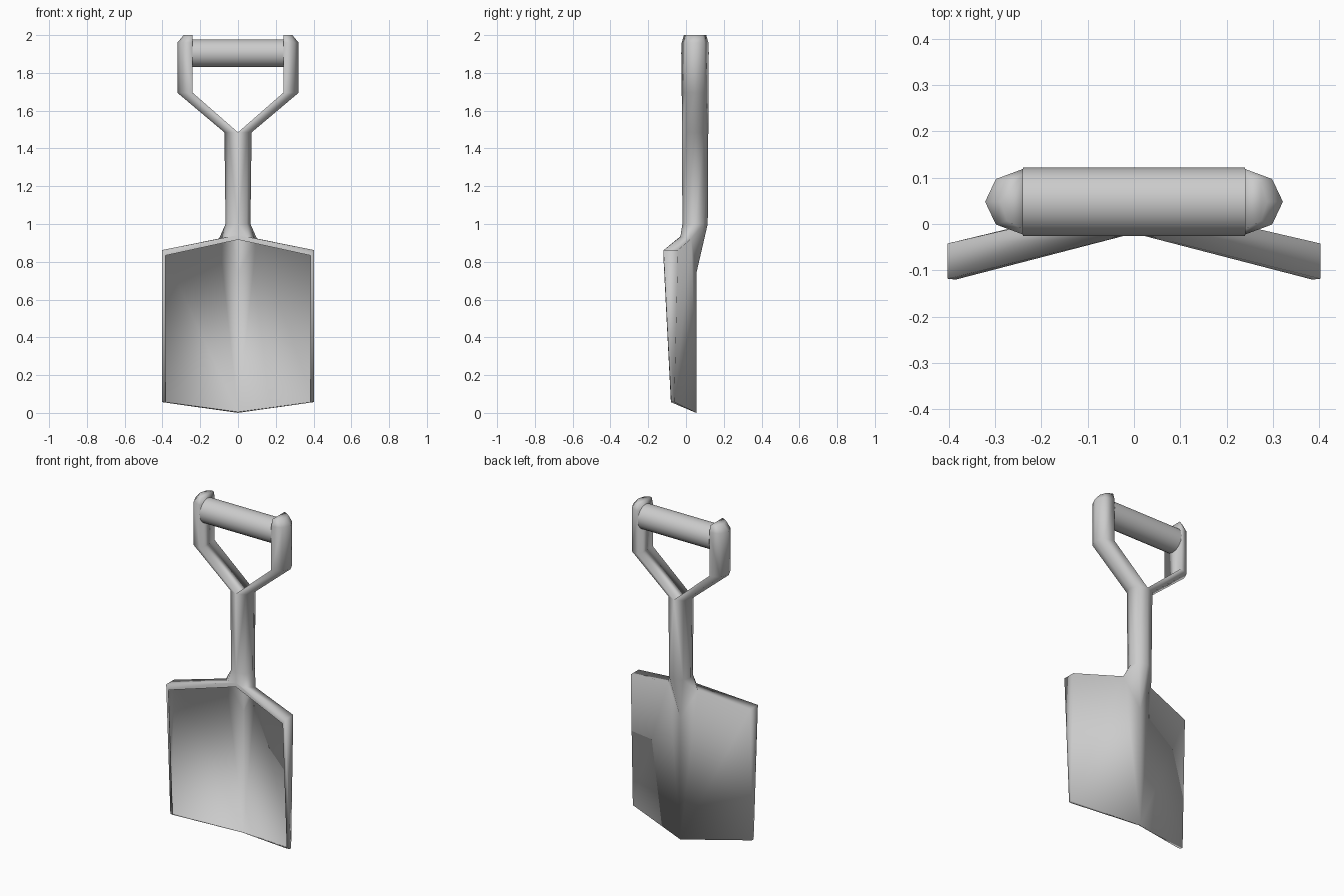
import bpy, bmesh, math

if "Cube" in bpy.data.objects:
    bpy.data.objects.remove(bpy.data.objects["Cube"])

CY = 0.048  # y of the shaft axis

# Blade half: shallow V shell, open towards the front, with a narrow lip
verts = [
    (0, -0.02, 0.917), (0.385, -0.12, 0.833), (0.385, -0.08, 0.057), (0, 0.042, 0.005),  # opening
    (0, -0.02, 0.942), (0.402, -0.118, 0.862), (0.402, -0.078, 0.058),                   # lip
    (0, 0.055, 0.74), (0.402, -0.042, 0.862), (0.402, -0.062, 0.057), (0, 0.055, 0),     # back
    (0.05, -0.03, 0.932), (0.1, 0.028, 0.923),                                           # neck flare
]
faces = [(0, 4, 11, 5, 1), (1, 5, 6, 2), (11, 12, 8, 5),
         (5, 8, 9, 6), (7, 12, 8, 9, 10), (2, 6, 9, 10, 3)]

# Shaft and fork half: an octagon that splits into two half-octagon arms
half = [(0, -0.072), (0.05, -0.05), (0.07, 0), (0.05, 0.05), (0, 0.072)]
# x offset, z, x scale, y scale
stations = [(0, 1.0, 0.94, 0.93), (0, 1.485, 1.03, 0.97), (0.24, 1.695, 1.16, 0.98),
            (0.24, 1.96, 1.16, 0.98), (0.24, 2.0, 0.68, 0.82)]
n, r0 = len(half), len(verts)
verts += [(ox + px * sx, CY + py * sy, z) for ox, z, sx, sy in stations for px, py in half]
for r in range(len(stations) - 1):
    a, b = r0 + r * n, r0 + (r + 1) * n
    faces += [(a + i, a + i + 1, b + i + 1, b + i) for i in range(n - 1)]
    if r > 0:  # flat inner side of the arm
        faces.append((a + n - 1, a, b, b + n - 1))
faces.append(tuple(range(len(verts) - n, len(verts))))

# Neck: fairing from the shaft down onto the back of the blade
faces += [(r0, r0 + 1, 11, 4), (r0 + 1, r0 + 2, 12, 11),
          (r0 + 2, r0 + 3, 12), (r0 + 3, r0 + 4, 7, 12)]

# Both halves, welded along x = 0
bm = bmesh.new()
for s in (1, -1):
    vs = [bm.verts.new((s * x, y, z)) for x, y, z in verts]
    for f in faces:
        bm.faces.new([vs[i] for i in f])
bmesh.ops.remove_doubles(bm, verts=bm.verts, dist=1e-4)
bmesh.ops.recalc_face_normals(bm, faces=bm.faces)
for f in bm.faces:
    f.smooth = True
me = bpy.data.meshes.new("blade_shaft_and_fork")
bm.to_mesh(me)
bm.free()
body = bpy.data.objects.new("blade_shaft_and_fork", me)
bpy.context.collection.objects.link(body)

# Grip bar between the arms
bpy.ops.mesh.primitive_cylinder_add(vertices=16, radius=0.074, depth=0.48,
                                    location=(0, CY, 1.904), rotation=(0, math.pi / 2, 0))
grip = bpy.context.object
grip.name = "grip"
bpy.ops.object.shade_smooth_by_angle(angle=math.radians(32))
